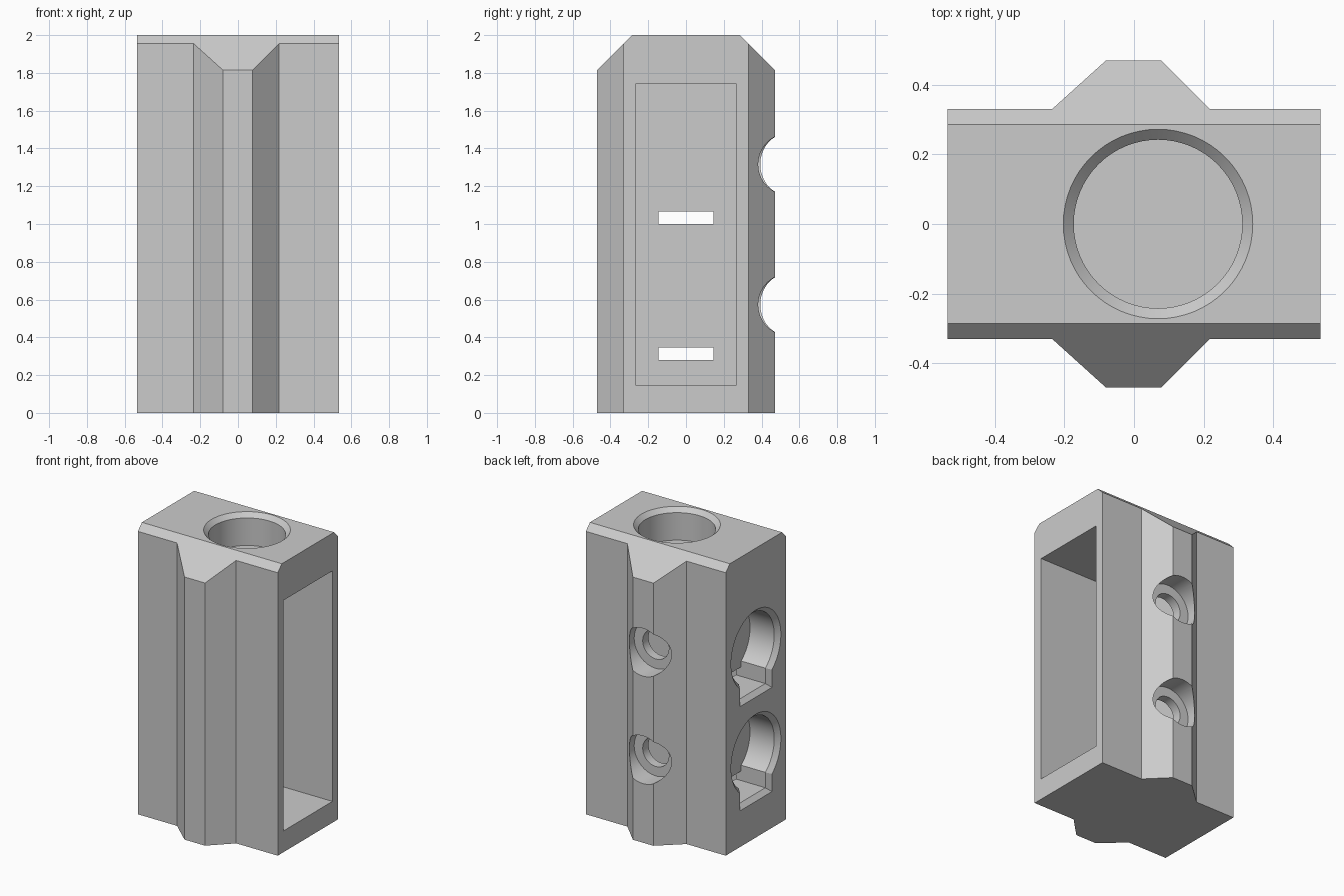
import bpy, bmesh
from math import sin, cos, pi, asin
from mathutils import Vector

cube = bpy.data.objects.get("Cube")
if cube:
    bpy.data.objects.remove(cube, do_unlink=True)

grey = bpy.data.materials.new("light_grey")
grey.use_nodes = True
colour = (0.6, 0.6, 0.6, 1)
grey.diffuse_color = colour
grey.node_tree.nodes["Principled BSDF"].inputs["Base Color"].default_value = colour


def loft(name, rings):
    """Closed solid through rings of equal point count."""
    bm = bmesh.new()
    loops = [[bm.verts.new(p) for p in ring] for ring in rings]
    for a, b in zip(loops, loops[1:]):
        for i in range(len(a)):
            j = (i + 1) % len(a)
            bm.faces.new((a[i], a[j], b[j], b[i]))
    bm.faces.new(loops[0])
    bm.faces.new(loops[-1])
    bmesh.ops.recalc_face_normals(bm, faces=bm.faces)
    mesh = bpy.data.meshes.new(name)
    bm.to_mesh(mesh)
    bm.free()
    mesh.materials.append(grey)
    obj = bpy.data.objects.new(name, mesh)
    bpy.context.collection.objects.link(obj)
    return obj


def circle(r, n=64):
    return [(r * cos(2 * pi * i / n), r * sin(2 * pi * i / n)) for i in range(n)]


def keyhole(grow, n=48):
    """Round hole with a square slot below it."""
    r, w, bottom = 0.242 + grow, 0.145 + grow, -0.3 - grow
    gap = asin(w / r)
    step = (2 * pi - 2 * gap) / n
    arc = [-pi / 2 + gap + step * i for i in range(n + 1)]
    return [(r * cos(a), r * sin(a)) for a in arc] + [(-w, bottom), (w, bottom)]


def box(name, x0, x1, y0, y1, z0, z1):
    return loft(name, [[(x, y0, z0), (x, y1, z0), (x, y1, z1), (x, y0, z1)]
                       for x in (x0, x1)])


# Block with a tapered ridge down the front and back
half = [(0.535, 0.33), (0.217, 0.33), (0.077, 0.47),
        (-0.08, 0.47), (-0.235, 0.33), (-0.535, 0.33)]
outline = half + [(x, -y) for x, y in reversed(half)]
body = loft("body", [[(x, y, z) for x, y in outline] for z in (0, 2)])

# Slope the top front and back edges
bm = bmesh.new()
bm.from_mesh(body.data)
for side in (1, -1):
    cut = bmesh.ops.bisect_plane(
        bm, geom=bm.verts[:] + bm.edges[:] + bm.faces[:],
        plane_co=(0, side * 0.285, 2), plane_no=(0, side, 1), clear_outer=True)
    edges = [e for e in cut["geom_cut"] if isinstance(e, bmesh.types.BMEdge)]
    bmesh.ops.contextual_create(bm, geom=edges)
bmesh.ops.recalc_face_normals(bm, faces=bm.faces)
bm.to_mesh(body.data)
bm.free()

cutters = []

# Chamfered round socket in the top
cutters.append(loft("top_socket", [
    [(0.069 + x, y, z) for x, y in circle(r)]
    for r, z in ((0.282, 2.01), (0.242, 1.97), (0.242, 1.78))]))

# Deep rectangular pocket in the left side
cutters.append(box("side_pocket", -0.28, 0.6, -0.267, 0.267, 0.147, 1.74))

# Chamfered keyholes in the right side, each with a slot through to the pocket
for z0 in (1.3, 0.58):
    cutters.append(loft("keyhole", [
        [(x, y, z0 + z) for y, z in keyhole(grow)]
        for grow, x in ((0.04, -0.545), (0, -0.505), (0, -0.32))]))
    cutters.append(box("slot", -0.4, -0.2, -0.145, 0.145, z0 - 0.3, z0 - 0.234))

# Stepped screw holes through the back ridge
for z0 in (1.316, 0.573):
    for r, y0 in ((0.165, 0.33), (0.1, 0.2)):
        cutters.append(loft("screw_hole", [
            [(x, y, z0 + z) for x, z in circle(r)] for y in (y0, 0.55)]))

bpy.context.view_layer.objects.active = body
body.select_set(True)
for cutter in cutters:
    cutter.hide_render = True
    mod = body.modifiers.new(cutter.name, "BOOLEAN")
    mod.operation = "DIFFERENCE"
    mod.solver = "EXACT"
    mod.object = cutter
    bpy.ops.object.modifier_apply(modifier=mod.name)
for cutter in cutters:
    bpy.data.objects.remove(cutter, do_unlink=True)

bpy.ops.object.shade_smooth_by_angle(angle=pi / 7)
